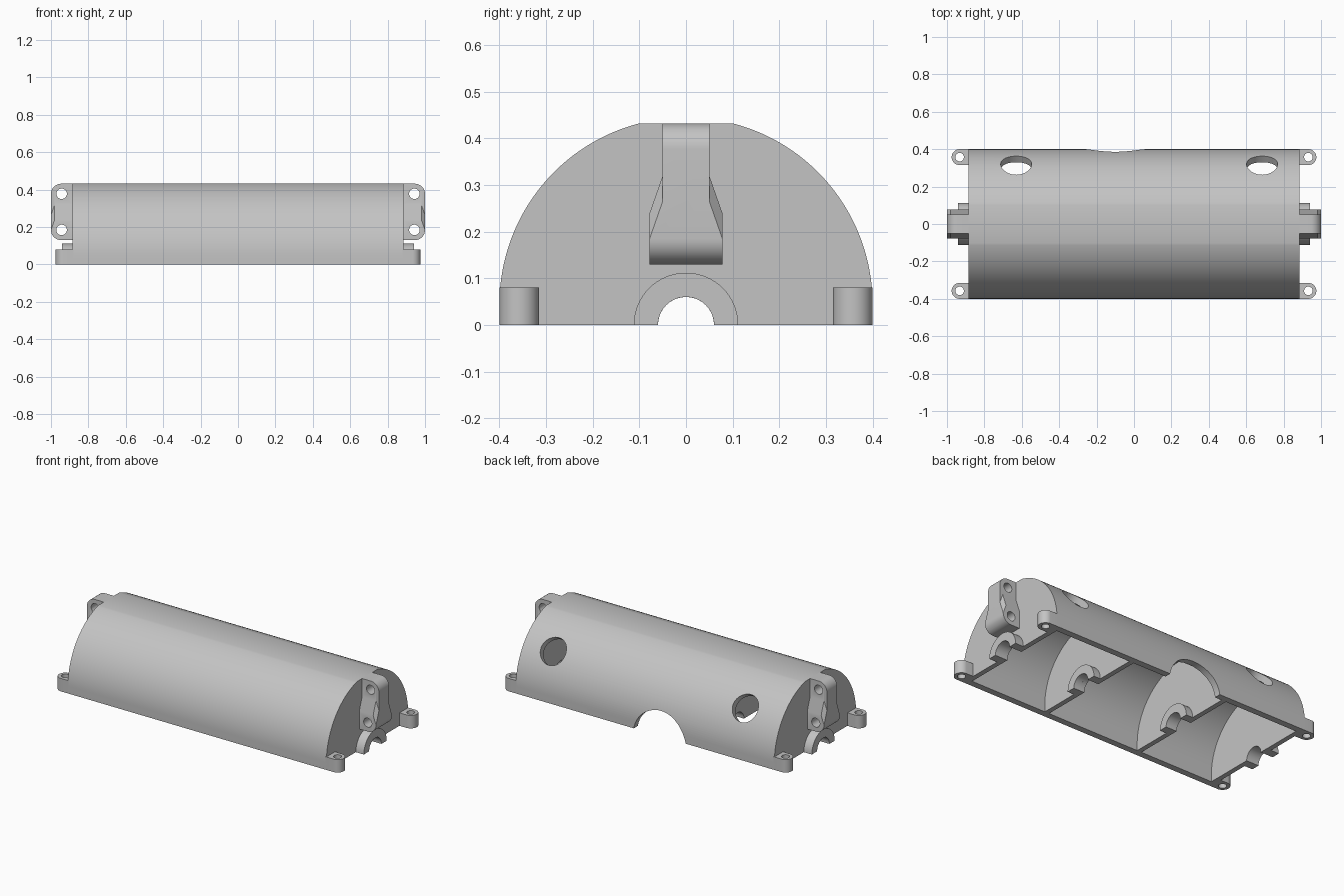
import bpy, bmesh
from math import sin, cos, pi, asin, radians, atan2

if "Cube" in bpy.data.objects:
    bpy.data.objects.remove(bpy.data.objects["Cube"], do_unlink=True)

grey = bpy.data.materials.new("plain grey")
grey.use_nodes = True
grey.diffuse_color = (0.55, 0.55, 0.55, 1)
grey.node_tree.nodes["Principled BSDF"].inputs["Base Color"].default_value = grey.diffuse_color


def arc(cx, cy, r, a0, a1, n=32):
    return [(cx + r * cos(a0 + (a1 - a0) * i / n), cy + r * sin(a0 + (a1 - a0) * i / n))
            for i in range(n + 1)]


def circle(cx, cy, r, n=40):
    return arc(cx, cy, r, 0, 2 * pi, n)[:-1]


def prism(name, pts, axis, a, b, end_pts=None):
    """Extrude a 2D outline along an axis, optionally lofting to a second outline."""
    place = {"x": lambda u, v, d: (d, u, v),
             "y": lambda u, v, d: (u, d, v),
             "z": lambda u, v, d: (u, v, d)}[axis]
    bm = bmesh.new()
    lo = [bm.verts.new(place(u, v, a)) for u, v in pts]
    hi = [bm.verts.new(place(u, v, b)) for u, v in (end_pts or pts)]
    bm.faces.new(lo)
    bm.faces.new(hi[::-1])
    for i in range(len(lo)):
        j = (i + 1) % len(lo)
        bm.faces.new((lo[i], lo[j], hi[j], hi[i]))
    bmesh.ops.recalc_face_normals(bm, faces=bm.faces)
    mesh = bpy.data.meshes.new(name)
    bm.to_mesh(mesh)
    bm.free()
    mesh.materials.append(grey)
    ob = bpy.data.objects.new(name, mesh)
    bpy.context.collection.objects.link(ob)
    return ob


def cut(ob, cutter, operation="DIFFERENCE"):
    """Apply a boolean and discard the cutter."""
    cutter.hide_render = True
    mod = ob.modifiers.new("cut", "BOOLEAN")
    mod.object, mod.operation, mod.solver = cutter, operation, "EXACT"
    bpy.context.view_layer.update()
    dg = bpy.context.evaluated_depsgraph_get()
    mesh = bpy.data.meshes.new_from_object(ob.evaluated_get(dg))
    ob.modifiers.clear()
    ob.data = mesh
    bpy.data.objects.remove(cutter, do_unlink=True)


def finish(ob):
    bpy.ops.object.select_all(action="DESELECT")
    ob.select_set(True)
    bpy.context.view_layer.objects.active = ob
    bpy.ops.object.shade_smooth_by_angle(angle=radians(30))


END, R, CZ, TOP, WALL = 0.885, 0.4, 0.045, 0.432, 0.04
SHAFT, HUB = 0.06, 0.112
BULKHEADS = (-0.34, 0.32)
parts = []

# Half-round casing with a slightly flattened crown
flat = asin((TOP - CZ) / R)
outer = ([(R, 0)] + arc(0, CZ, R, 0, flat, 40)
         + arc(0, CZ, R, pi - flat, pi, 40) + [(-R, 0)])
casing = prism("casing", outer, "x", -END, END)
parts.append(casing)

# Three open compartments leave the end walls and bulkheads standing
ri = R - WALL
inner = [(ri, -0.1)] + arc(0, CZ, ri, 0, pi, 80) + [(-ri, -0.1)]
stops = [-END + 0.015, *BULKHEADS, END - 0.015]
for a, b in zip(stops, stops[1:]):
    cut(casing, prism("compartment", inner, "x", a + 0.015, b - 0.015))

# Shaft bore, back notch and two slanted round ports
cut(casing, prism("bore", circle(0, 0, SHAFT), "x", -1, 1))
cut(casing, prism("notch", circle(-0.1, -0.03, 0.18, 64), "y", 0.345, 0.5))
for x in (-0.63, 0.685):
    port = prism("port", circle(0, 0, 0.083), "z", 0.3, 0.5)
    port.location = (x, 0, CZ)
    port.rotation_euler = (-atan2(0.32, 0.24), 0, 0)
    cut(casing, port)

# Half-ring shaft hubs on the bulkheads and the end walls
half_ring = arc(0, 0, HUB, 0, pi) + arc(0, 0, SHAFT, pi, 0)
for i, x in enumerate(BULKHEADS):
    parts.append(prism(f"bulkhead_hub_{i}", half_ring, "x", x + 0.01, x + 0.06))

for side, s in (("left", 1), ("right", -1)):
    parts.append(prism(f"end_hub_{side}", half_ring, "x", s * (END - 0.005), s * 0.94))

    # Corner screw lugs
    for place, t in (("front", -1), ("back", 1)):
        r, cx, cy = 0.0425, 0.9325, 0.3575
        outline = ([(0.88, cy - r)] + arc(cx, cy, r, -pi / 2, pi / 2, 24) + [(0.88, cy + r)])
        lug = prism(f"{place}_{side}_lug", [(s * u, t * v) for u, v in outline], "z", 0, 0.08)
        cut(lug, prism("screw_hole", circle(s * cx, t * cy, 0.023, 24), "z", -0.1, 0.2))
        parts.append(lug)

    # End bracket: narrow neck flaring to a wide foot, rounded outer corners
    def flare(z0, z1):
        half = [(0.078, 0.13), (0.078, z0), (0.05, z1), (0.05, TOP)]
        return half + [(-y, z) for y, z in reversed(half)]

    rc = 0.055
    rounded = ([(0.8, 0.13)] + arc(1 - rc, 0.13 + rc, rc, -pi / 2, 0, 12)
               + arc(1 - rc, TOP - rc, rc, 0, pi / 2, 12) + [(0.8, TOP)])
    rounded = [(s * u, v) for u, v in rounded]
    high, low = flare(0.24, 0.32), flare(0.185, 0.265)
    for name, a, b, end in (("bracket_base", END - 0.005, 0.98, high),
                            ("bracket_face", 0.98, 1.0, low)):
        bracket = prism(f"{name}_{side}", high, "x", s * a, s * b, end)
        cut(bracket, prism("rounding", rounded, "y", -0.2, 0.2), "INTERSECT")
        if name == "bracket_base":
            for z in (0.185, 0.378):
                cut(bracket, prism("bolt_hole", circle(s * 0.943, z, 0.028, 32), "y", -0.2, 0.2))
        parts.append(bracket)

for ob in parts:
    finish(ob)
